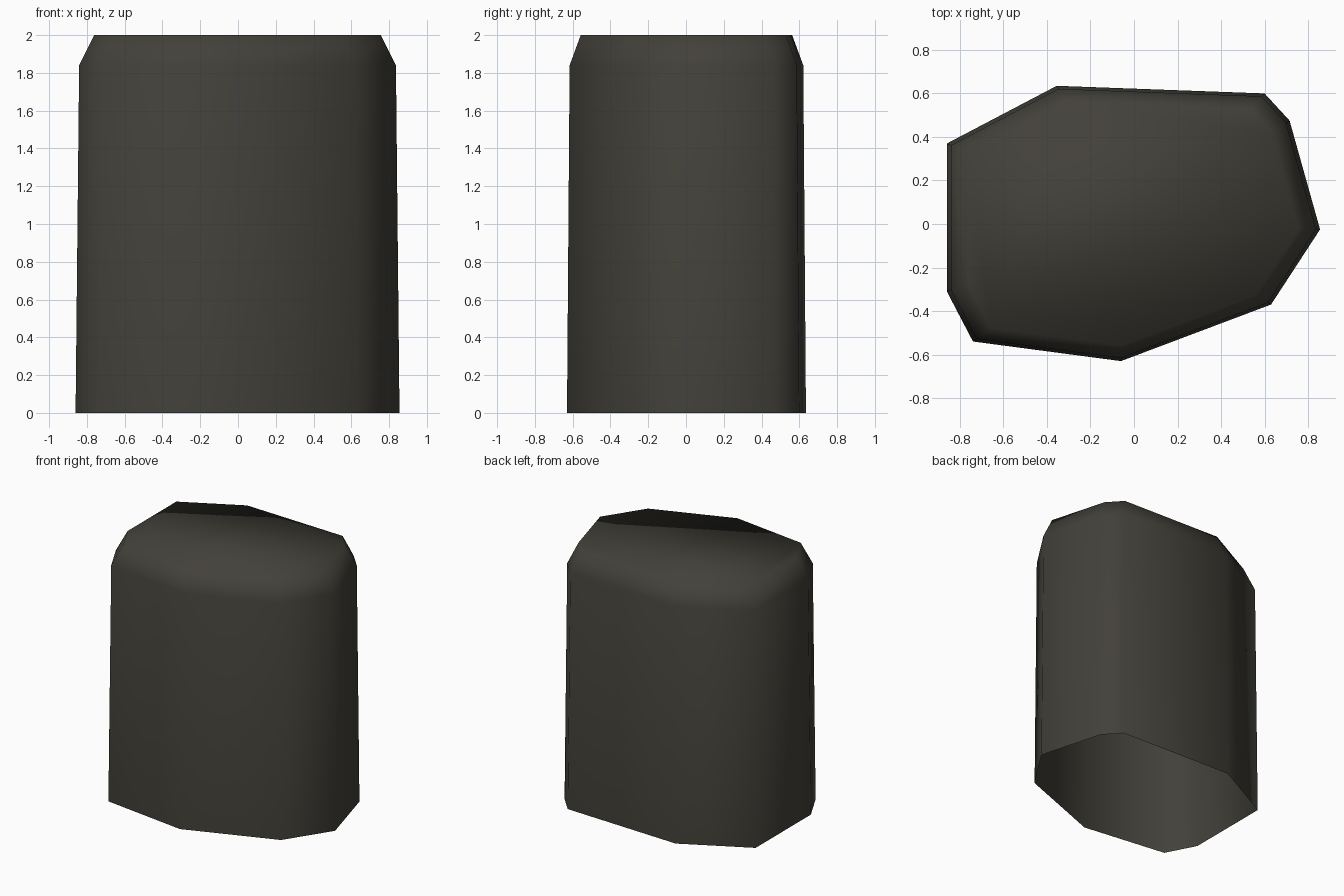
import bpy, bmesh

cube = bpy.data.objects.get("Cube")
if cube:
    bpy.data.objects.remove(cube, do_unlink=True)

# Dark stone material
stone = bpy.data.materials.new("dark_stone")
stone.use_nodes = True
colour = (0.055, 0.052, 0.041, 1.0)
stone.diffuse_color = colour
stone.node_tree.nodes["Principled BSDF"].inputs["Base Color"].default_value = colour

# Irregular nine-sided footprint, counter-clockwise from above
footprint = [
    (-0.86, -0.31), (-0.74, -0.54), (-0.06, -0.63),
    (0.63, -0.37), (0.855, -0.025), (0.715, 0.475),
    (0.60, 0.60), (-0.355, 0.635), (-0.86, 0.37),
]
# Height and footprint scale: base, shoulder, top rim
levels = [(0.0, 1.0), (1.84, 0.978), (2.0, 0.885)]

# Stone pillar: tapered walls, bevelled shoulder, flat cap, open base
bm = bmesh.new()
rings = [[bm.verts.new((x * s, y * s, z)) for x, y in footprint]
         for z, s in levels]
count = len(footprint)
for low, high in zip(rings, rings[1:]):
    for i in range(count):
        j = (i + 1) % count
        bm.faces.new((low[i], low[j], high[j], high[i]))
bm.faces.new(rings[-1])
for face in bm.faces:
    face.smooth = True

mesh = bpy.data.meshes.new("stone_pillar")
bm.to_mesh(mesh)
bm.free()
mesh.materials.append(stone)
pillar = bpy.data.objects.new("stone_pillar", mesh)
bpy.context.collection.objects.link(pillar)
